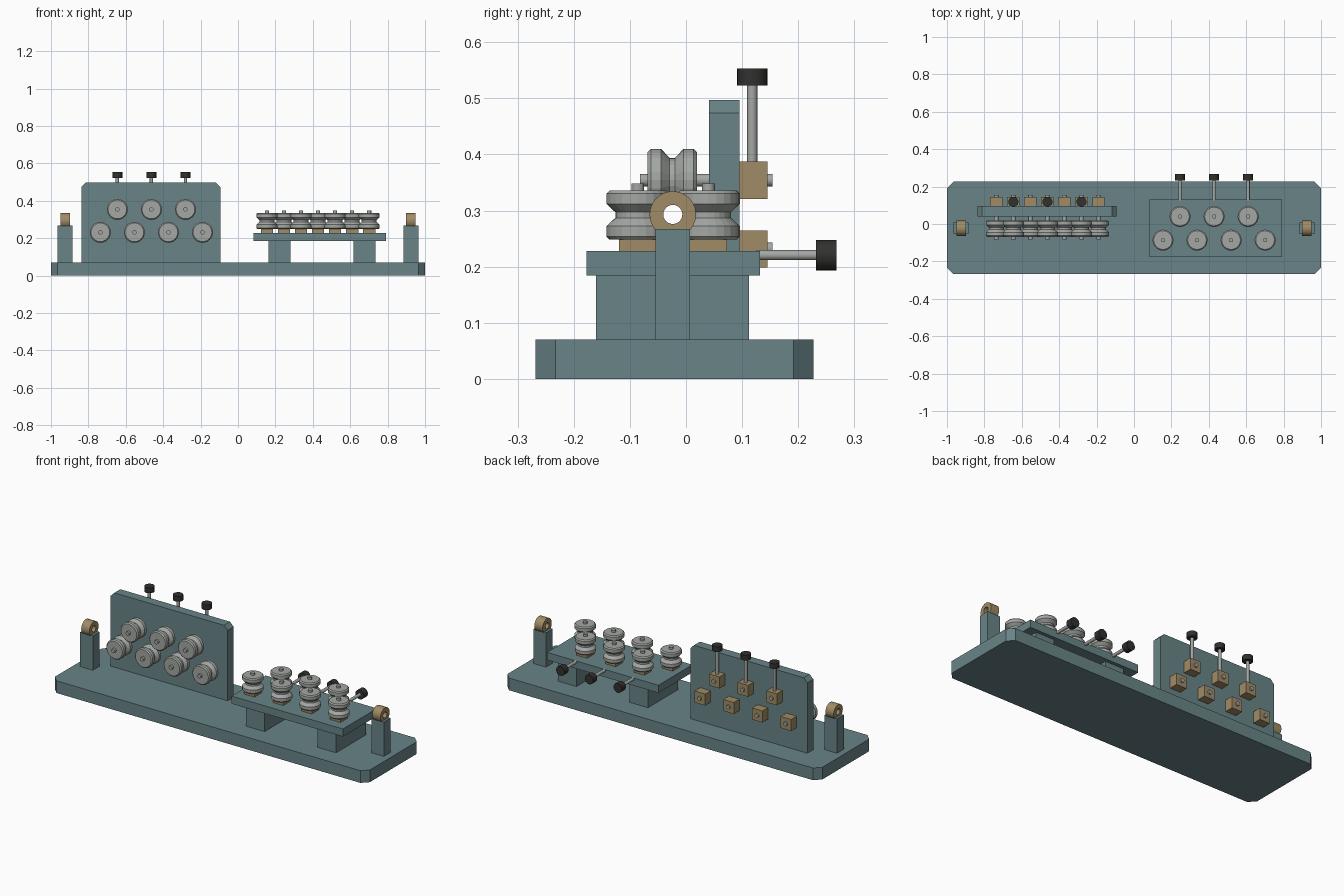
import bpy, math
from mathutils import Matrix, Vector

cube = bpy.data.objects.get("Cube")
if cube:
    bpy.data.objects.remove(cube, do_unlink=True)


def material(name, rgb):
    m = bpy.data.materials.new(name)
    m.use_nodes = True
    m.diffuse_color = (*rgb, 1)
    m.node_tree.nodes["Principled BSDF"].inputs["Base Color"].default_value = (*rgb, 1)
    return m


TEAL = material("teal paint", (0.14, 0.23, 0.245))
STEEL = material("grey steel", (0.37, 0.39, 0.37))
BRONZE = material("bronze", (0.35, 0.26, 0.13))
BLACK = material("black knob", (0.03, 0.032, 0.028))

AXES = {"X": Matrix.Rotation(math.pi / 2, 4, "Y"),
        "Y": Matrix.Rotation(-math.pi / 2, 4, "X"),
        "Z": Matrix.Identity(4)}


def add(name, verts, faces, mat):
    mesh = bpy.data.meshes.new(name)
    mesh.from_pydata(verts, [], faces)
    mesh.materials.append(mat)
    ob = bpy.data.objects.new(name, mesh)
    bpy.context.collection.objects.link(ob)
    return ob


def prism(name, outline, low, high, mat):
    """Extrude an outline of 3D points lying at 'low' by the offset 'high'."""
    n = len(outline)
    base = [Vector(p) + Vector(low) for p in outline]
    top = [Vector(p) + Vector(high) for p in outline]
    faces = [tuple(reversed(range(n))), tuple(range(n, 2 * n))]
    faces += [(i, (i + 1) % n, n + (i + 1) % n, n + i) for i in range(n)]
    return add(name, base + top, faces, mat)


def box(name, x, y, z, mat):
    outline = [(x[0], y[0], 0), (x[1], y[0], 0), (x[1], y[1], 0), (x[0], y[1], 0)]
    return prism(name, outline, (0, 0, z[0]), (0, 0, z[1]), mat)


def block(name, c, size, mat):
    return box(name, *[(p - s / 2, p + s / 2) for p, s in zip(c, size)], mat)


def lathe(name, profile, centre, axis, mat, segments=24, closed=False, smooth=False):
    """Spin (radius, height) points about an axis through centre."""
    n, verts, faces = len(profile), [], []
    turn = Matrix.Translation(centre) @ AXES[axis]
    for s in range(segments):
        a = 2 * math.pi * s / segments
        verts += [turn @ Vector((r * math.cos(a), r * math.sin(a), h)) for r, h in profile]
    for s in range(segments):
        t = (s + 1) % segments
        for i in range(n if closed else n - 1):
            j = (i + 1) % n
            faces.append((s * n + i, t * n + i, t * n + j, s * n + j))
    if not closed:
        faces.append(tuple(s * n for s in reversed(range(segments))))
        faces.append(tuple(s * n + n - 1 for s in range(segments)))
    ob = add(name, verts, faces, mat)
    if smooth:
        bpy.ops.object.select_all(action="DESELECT")
        ob.select_set(True)
        bpy.context.view_layer.objects.active = ob
        bpy.ops.object.shade_smooth_by_angle(angle=math.radians(30))
    return ob


def rod(name, r, start, end, centre, axis, mat):
    return lathe(name, [(r, start), (r, end)], centre, axis, mat, smooth=True)


def roller(name, centre, axis):
    half = [(0.040, 0.005), (0.056, 0.020), (0.056, 0.038), (0.050, 0.044)]
    profile = [(r, -h) for r, h in reversed(half)] + half
    lathe(name, profile, centre, axis, STEEL)


# Base with chamfered corners
c, y0, y1 = 0.035, -0.268, 0.227
prism("base", [(-1 + c, y0, 0), (1 - c, y0, 0), (1, y0 + c, 0), (1, y1 - c, 0),
               (1 - c, y1, 0), (-1 + c, y1, 0), (-1, y1 - c, 0), (-1, y0 + c, 0)],
      (0, 0, 0), (0, 0, 0.07), TEAL)

# Wire guide posts with bronze eyelets at both ends
for side, x in (("right", -0.924), ("left", 0.924)):
    box(side + "_post", (x - 0.04, x + 0.04), (-0.054, 0.007), (0.07, 0.267), TEAL)
    lathe(side + "_eyelet", [(0.017, -0.026), (0.0415, -0.026), (0.0415, 0.026), (0.017, 0.026)],
          (x, -0.0235, 0.293), "X", BRONZE, closed=True, smooth=True)

# Upright plate with chamfered top corners
xa, xb, top, c = -0.837, -0.094, 0.497, 0.023
prism("upright_plate", [(xa, 0, 0.07), (xb, 0, 0.07), (xb, 0, top - c), (xb - c, 0, top),
                        (xa + c, 0, top), (xa, 0, top - c)],
      (0, 0.041, 0), (0, 0.095, 0), TEAL)

# Bench on two legs
box("bench_plate", (0.083, 0.79), (-0.177, 0.132), (0.184, 0.228), TEAL)
for x in (0.222, 0.676):
    box("bench_leg", (x - 0.059, x + 0.059), (-0.16, 0.112), (0.07, 0.184), TEAL)

PITCH = 0.182
for i in range(7):
    shift = (i - 3) * PITCH / 2
    adjustable = i % 2 == 1

    # Upright rollers, turning about y
    x, z = -0.463 + shift, 0.354 if adjustable else 0.2315
    roller("upright_roller", (x, -0.0245, z), "Y")
    rod("upright_pin", 0.0115, -0.082, 0.154, (x, 0, z), "Y", STEEL)
    block("upright_bearing_block", (x, 0.12, z), (0.066, 0.05, 0.066), BRONZE)
    if adjustable:
        rod("upright_screw", 0.009, 0.38, 0.53, (x, 0.118, 0), "Z", STEEL)
        rod("upright_knob", 0.027, 0.523, 0.553, (x, 0.118, 0), "Z", BLACK)

    # Bench rollers, turning about z
    x, y = 0.428 + shift, 0.04 if adjustable else -0.086
    roller("bench_roller", (x, y, 0.292), "Z")
    rod("bench_pin", 0.0115, 0.22, 0.348, (x, y, 0), "Z", STEEL)
    block("bench_bearing_block", (x, y, 0.221), (0.066, 0.066, 0.054), BRONZE)
    if adjustable:
        rod("bench_screw", 0.009, 0.125, 0.24, (x, 0, 0.2205), "Y", STEEL)
        rod("bench_knob", 0.027, 0.232, 0.268, (x, 0, 0.2205), "Y", BLACK)

# Make every outline wind outwards
import bmesh
for ob in bpy.context.collection.objects:
    if ob.type == "MESH":
        bm = bmesh.new()
        bm.from_mesh(ob.data)
        bmesh.ops.recalc_face_normals(bm, faces=bm.faces)
        bm.to_mesh(ob.data)
        bm.free()
